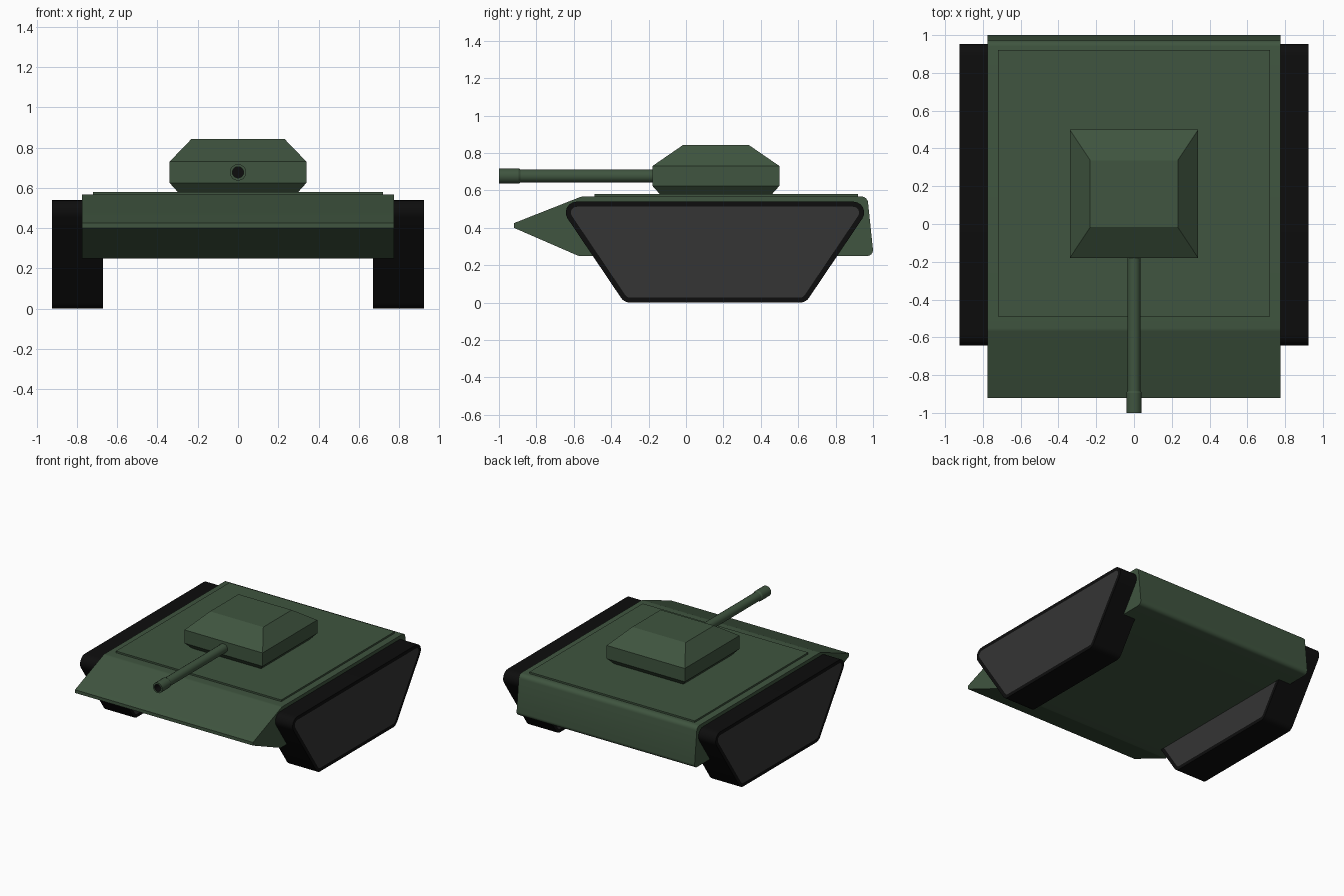
import bpy, bmesh, math
from mathutils import Vector

cube = bpy.data.objects.get("Cube")
if cube:
    bpy.data.objects.remove(cube, do_unlink=True)


def material(name, color):
    m = bpy.data.materials.new(name)
    m.use_nodes = True
    m.diffuse_color = (*color, 1)
    bsdf = next(n for n in m.node_tree.nodes if n.type == 'BSDF_PRINCIPLED')
    bsdf.inputs["Base Color"].default_value = (*color, 1)
    bsdf.inputs["Roughness"].default_value = 0.8
    return m


green = material("army_green", (0.05, 0.09, 0.05))
black = material("rubber_black", (0.004, 0.004, 0.004))
gray = material("side_panel_gray", (0.035, 0.035, 0.035))


def finish(name, bm, mats):
    bmesh.ops.recalc_face_normals(bm, faces=bm.faces)
    mesh = bpy.data.meshes.new(name)
    bm.to_mesh(mesh)
    bm.free()
    for m in mats:
        mesh.materials.append(m)
    ob = bpy.data.objects.new(name, mesh)
    bpy.context.collection.objects.link(ob)
    bpy.ops.object.select_all(action='DESELECT')
    ob.select_set(True)
    bpy.context.view_layer.objects.active = ob
    bpy.ops.object.shade_smooth_by_angle(angle=math.radians(30))
    return ob


def rounded(corners, steps=6):
    """Round each (y, z, radius) corner of a convex outline."""
    out = []
    for i, (y, z, r) in enumerate(corners):
        p = Vector((y, z))
        if not r:
            out.append(p)
            continue
        a = (Vector(corners[i - 1][:2]) - p).normalized()
        b = (Vector(corners[(i + 1) % len(corners)][:2]) - p).normalized()
        half = a.angle(b) / 2
        center = p + (a + b).normalized() * r / math.sin(half)
        start = p + a * r / math.tan(half) - center
        end = p + b * r / math.tan(half) - center
        sweep = math.pi - 2 * half
        for k in range(steps + 1):
            t = k / steps
            out.append(center + (start * math.sin((1 - t) * sweep)
                                 + end * math.sin(t * sweep)) / math.sin(sweep))
    return out


def extrude_x(outline, x0, x1):
    """Prism along x; returns the bmesh and its two end caps."""
    bm = bmesh.new()
    ends = [[bm.verts.new((x, p[0], p[1])) for p in outline] for x in (x0, x1)]
    caps = [bm.faces.new(e) for e in ends]
    for i in range(len(outline)):
        bm.faces.new((ends[0][i - 1], ends[0][i], ends[1][i], ends[1][i - 1]))
    bmesh.ops.recalc_face_normals(bm, faces=bm.faces)
    return bm, caps


def stack(name, layers, yc):
    """Square rings of (half width, half length, z) joined into a solid."""
    bm = bmesh.new()
    rings = [[bm.verts.new((sx * w, yc + sy * d, z))
              for sx, sy in ((-1, -1), (1, -1), (1, 1), (-1, 1))] for w, d, z in layers]
    bm.faces.new(rings[0])
    bm.faces.new(rings[-1])
    for lo, hi in zip(rings, rings[1:]):
        for i in range(4):
            bm.faces.new((lo[i - 1], lo[i], hi[i], hi[i - 1]))
    return finish(name, bm, [green])


# Hull with wedge nose and softened rear edges
hull = rounded([(-0.92, 0.425, 0), (-0.92, 0.4, 0), (-0.575, 0.25, 0.03),
                (1.003, 0.25, 0.03), (0.97, 0.567, 0.035), (-0.56, 0.567, 0.05)])
finish("hull", extrude_x(hull, -0.775, 0.775)[0], [green])

# Raised deck plate and faceted turret
stack("deck_plate", [(0.72, 0.705, 0.55), (0.72, 0.705, 0.58)], 0.215)
stack("turret", [(0.295, 0.295, 0.575), (0.34, 0.34, 0.625),
                 (0.34, 0.34, 0.73), (0.232, 0.177, 0.842)], 0.16)

# Tracks: rounded trapezoids with inset gray panels on both sides
track = rounded([(-0.694, 0.54, 0.058), (-0.33, 0, 0.058),
                 (0.64, 0, 0.058), (1.004, 0.54, 0.058)])
for name, side in (("left_track", 1), ("right_track", -1)):
    bm, caps = extrude_x(track, side * 0.67, side * 0.925)
    bmesh.ops.inset_individual(bm, faces=caps, thickness=0.027, use_even_offset=True)
    for f in caps:
        f.material_index = 1
    finish(name, bm, [black, gray])

# Gun barrel turned around y, with thicker muzzle and black bore
profile = [(0.035, 0), (0.035, -0.885), (0.041, -0.895), (0.041, -1),
           (0.028, -1), (0.028, -0.93)]
bm = bmesh.new()
n = 16
rings = [[bm.verts.new((r * math.cos(k * math.tau / n), y, 0.677 + r * math.sin(k * math.tau / n)))
          for k in range(n)] for r, y in profile]
bm.faces.new(rings[0])
bm.faces.new(rings[-1]).material_index = 1
for j, (a, b) in enumerate(zip(rings, rings[1:])):
    for k in range(n):
        face = bm.faces.new((a[k - 1], a[k], b[k], b[k - 1]))
        face.material_index = 1 if j == len(rings) - 2 else 0
finish("gun_barrel", bm, [green, black])
